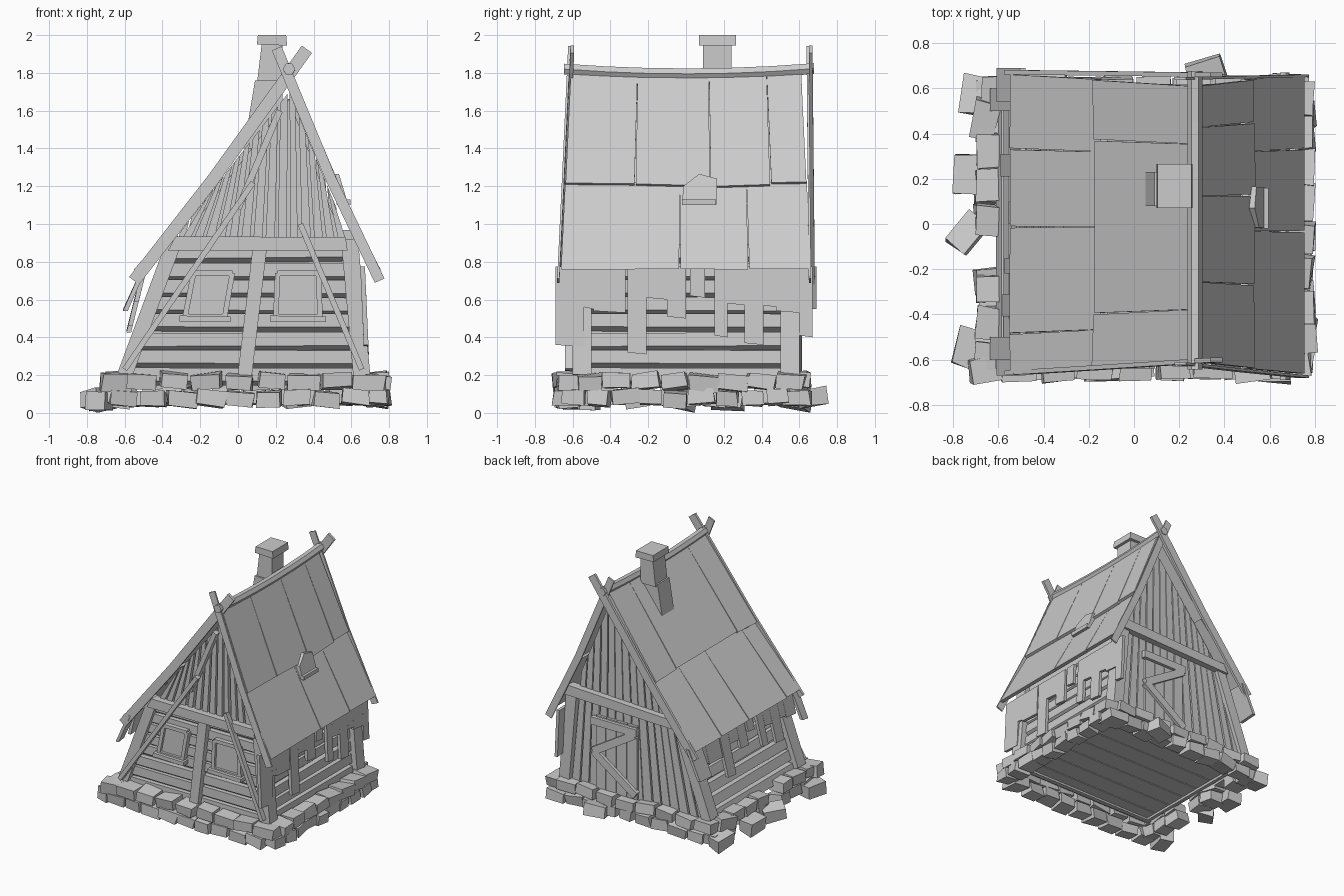
import bpy, bmesh, math, random
from mathutils import Vector, Euler

if "Cube" in bpy.data.objects:
    bpy.data.objects.remove(bpy.data.objects["Cube"])

rng = random.Random(4)
grey = bpy.data.materials.new("weathered_grey")
grey.diffuse_color = (0.6, 0.6, 0.6, 1)
grey.use_nodes = True
grey.node_tree.nodes["Principled BSDF"].inputs["Base Color"].default_value = grey.diffuse_color


def finish(name, bm):
    bmesh.ops.recalc_face_normals(bm, faces=bm.faces)
    me = bpy.data.meshes.new(name)
    bm.to_mesh(me)
    bm.free()
    me.materials.append(grey)
    ob = bpy.data.objects.new(name, me)
    bpy.context.collection.objects.link(ob)
    return ob


def loft(name, ring_a, ring_b):
    """Closed solid between two matching rings."""
    bm = bmesh.new()
    a = [bm.verts.new(p) for p in ring_a]
    b = [bm.verts.new(p) for p in ring_b]
    bm.faces.new(a)
    bm.faces.new(b[::-1])
    for i in range(len(a)):
        j = (i + 1) % len(a)
        bm.faces.new((a[i], b[i], b[j], a[j]))
    return finish(name, bm)


def slab(name, pts, off):
    """Polygon thickened by an offset vector."""
    return loft(name, pts, [Vector(p) + Vector(off) for p in pts])


def board(name, pts, y0, y1):
    """Flat board in the front plane, pts are (x, z)."""
    return slab(name, [(x, y0, z) for x, z in pts], (0, y1 - y0, 0))


def strip(name, p, q, w, y0, y1):
    """Straight timber from p to q in the front plane."""
    d = (Vector(q) - Vector(p)).normalized()
    n = Vector((-d.y, d.x)) * w / 2
    p, q = Vector(p), Vector(q)
    return board(name, [p + n, q + n, q - n, p - n], y0, y1)


def stone(name, c, size, turn, tilt=0.12):
    bm = bmesh.new()
    bmesh.ops.create_cube(bm, size=1)
    r = Euler((rng.uniform(-tilt, tilt), rng.uniform(-tilt, tilt), turn))
    for v in bm.verts:
        k = Vector([rng.uniform(0.8, 1.05) * s for s in size])
        v.co = Vector(c) + (r.to_matrix() @ Vector(a * b for a, b in zip(v.co, k)))
    return finish(name, bm)


def lerp(a, b, t):
    return a + (b - a) * t


def wall_l(z):
    return -0.60 + 0.25 * (z - 0.2) / 0.7


def wall_r(z):
    return 0.66 - 0.06 * (z - 0.2) / 0.7


def gable_z(x):
    return 1.70 - (0.27 - x) * 1.29 if x < 0.27 else 1.70 - (x - 0.27) * 2.45


# inner walls and floor planks
board("inner_walls", [(-0.56, 0.2), (0.62, 0.2), (0.56, 0.9), (0.27, 1.66), (-0.31, 0.9)], -0.53, 0.53)
for i in range(7):
    y = -0.56 + i * 0.16
    slab("floor_plank", [(-0.56, y, 0.16), (0.66, y, 0.16), (0.66, y + 0.152, 0.16), (-0.56, y + 0.152, 0.16)], (0, 0, 0.04))

# horizontal siding with sloped undersides on the front and both sides
for i in range(8):
    rings = []
    for end in range(2):
        a = 0.173 + i * 0.0925 + rng.uniform(-0.007, 0.007)
        rings.append((a, a + 0.07))
    prof = []
    for (a, b), f in zip(rings, (wall_l, wall_r)):
        prof.append([(f(b), -0.57, b), (f(a), -0.57, a), (f(a), -0.535, a - 0.024), (f(a), -0.5, a - 0.024), (f(b), -0.5, b)])
    loft("front_siding", *prof)
    for name, f, s in (("left_siding", wall_l, 1), ("right_siding", wall_r, -1)):
        prof = []
        for (a, b), y in zip(rings, (-0.54, 0.54)):
            prof.append([(f(b), y, b), (f(a), y, a), (f(a) + s * 0.035, y, a - 0.024),
                         (f(a) + s * 0.06, y, a - 0.024), (f(b) + s * 0.06, y, b)])
        loft(name, *prof)


# upright planks leaning toward the ridge
def uprights(name, x, x_end, step, fill, z0, y0, y1):
    while x < x_end:
        w = step * rng.uniform(fill - 0.08, fill + 0.08)
        t = [lerp(v, 0.27, 0.25) for v in (x, x + w)]
        board(name, [(x, z0), (x + w, z0), (t[1], gable_z(t[1])), (t[0], gable_z(t[0]))], y0, y1)
        x += step


uprights("front_gable_plank", -0.31, 0.55, 0.065, 0.7, 0.9, -0.57, -0.52)
uprights("back_plank", -0.58, 0.6, 0.08, 0.86, 0.19, 0.52, 0.57)

# frame timbers
for y0, y1, s in ((-0.6, -0.5, "front"), (0.5, 0.6, "back")):
    strip(s + "_left_post", (-0.60, 0.2), (-0.34, 0.9), 0.08, y0, y1)
    strip(s + "_right_post", (0.655, 0.2), (0.59, 0.92), 0.09, y0, y1)
board("front_cross_beam", [(-0.37, 0.86), (0.58, 0.86), (0.57, 0.93), (-0.33, 0.935)], -0.62, -0.55)
board("back_cross_beam", [(-0.4, 0.86), (0.64, 0.89), (0.62, 0.97), (-0.36, 0.93)], 0.55, 0.62)
strip("front_middle_post", (0.035, 0.19), (0.115, 0.87), 0.075, -0.61, -0.55)
strip("left_brace", (-0.6, 0.23), (0.08, 1.22), 0.03, -0.64, -0.6)
strip("right_brace", (0.655, 0.23), (0.33, 1.0), 0.03, -0.64, -0.6)
strip("gable_brace", (0.0, 1.08), (0.22, 1.6), 0.035, -0.61, -0.56)

# shuttered windows
for w in ([(-0.28, 0.51), (-0.07, 0.51), (-0.03, 0.74), (-0.235, 0.74)],
          [(0.20, 0.51), (0.435, 0.51), (0.425, 0.74), (0.21, 0.74)]):
    board("shutter", w, -0.585, -0.55)
    for i in range(4):
        strip("window_frame", w[i], w[(i + 1) % 4], 0.028, -0.605, -0.55)
    strip("window_sill", (w[0][0] - 0.03, 0.50), (w[1][0] + 0.03, 0.495), 0.03, -0.63, -0.55)

# back door with zigzag bracing
for i in range(4):
    x = 0.02 + i * 0.092
    board("door_plank", [(x, 0.2), (x + 0.086, 0.2), (x + 0.086, 0.78), (x, 0.78)], 0.56, 0.59)
for p, q in (((0.41, 0.74), (0.01, 0.74)), ((0.03, 0.72), (0.39, 0.5)), ((0.39, 0.5), (0.02, 0.24))):
    strip("door_brace", p, q, 0.06, 0.58, 0.615)


# roof panels on a slightly hollow slope: upper layer overlaps the lower one
def roof(side, eave_x, layers):
    top, eave = Vector((0.27, 0, 1.80)), Vector((eave_x, 0, 0.76))
    d = eave - top
    n = Vector((-d.z, 0, d.x)) if side == "right" else Vector((d.z, 0, -d.x))
    n.normalize()
    for t0, t1, lifts, cuts in layers:
        edges = [-1] + cuts + [1]
        for a, b in zip(edges, edges[1:]):
            pts = []
            ragged = 0.01 if t1 < 1 else 0.003
            for t, v, g in ((t0, a, 1), (t0, b, -1), (t1, b, -1), (t1, a, 1)):
                half = lerp(0.61, 0.665, t)
                sag = -0.015 * (1 - v * v) * (1 - t)
                tt = t + (rng.uniform(-ragged, ragged) if t == t1 else 0)
                gap = 0.0035 if t == t1 else 0.0005
                pts.append(top + d * tt + n * lifts[t == t1] + Vector((0, v * half + g * gap, sag)))
            # the eave is cut level, the overlap square
            slab(side + "_roof_panel", pts, n * -0.03 if t1 < 1 else Vector((-0.033 * math.copysign(1, n.x), 0, 0)))


lower, upper = (-0.03, 0), (0.014, -0.008)
roof("left", -0.55, [(0, 0.56, upper, [-0.62, 0.58]), (0.54, 1, lower, [-0.73, -0.02, 0.5])])
roof("right", 0.755, [(0, 0.56, upper, [-0.42, 0.2, 0.7]), (0.54, 1, lower, [-0.05, 0.5])])

# ragged skirt boards below the eaves: y start, y end, bottom height
skirt = [(-0.69, -0.54, 0.35), (-0.54, -0.49, 0.55), (-0.49, -0.32, 0.53), (-0.31, -0.21, 0.31),
         (-0.21, -0.1, 0.6), (-0.1, 0, 0.5), (0.02, 0.1, 0.61), (0.15, 0.22, 0.4), (0.22, 0.31, 0.57),
         (0.31, 0.41, 0.36), (0.41, 0.48, 0.56), (0.48, 0.6, 0.53), (0.6, 0.67, 0.4)]
for y0, y1, zb in skirt:
    xb = lerp(0.672, 0.692, (0.77 - zb) / 0.45)
    slab("right_skirt", [(0.672, y0, 0.775), (0.672, y1, 0.775), (xb, y1, zb), (xb, y0, zb + 0.01)], (-0.025, 0, 0))
    corner = abs(y0 + y1) > 1.1
    zl = 0.54 if corner else lerp(0.77, zb, 0.75)
    xl = -0.505 - (0.77 - zl) * (0.45 if corner else 0.25)
    slab("left_skirt", [(-0.505, -y0, 0.775), (-0.505, -y1, 0.775), (xl, -y1, zl), (xl, -y0, zl + 0.01)], (0.025, 0, 0))

# barge boards crossing above the ridge, slightly hollow like the roof
for s, yt, yb in (("front", -0.612, -0.67), ("back", 0.65, 0.662)):
    for name, p, q, w, bow in (("left", (0.365, 1.925), (-0.55, 0.70), 0.033, 0.014),
                               ("right", (0.205, 1.93), (0.75, 0.70), 0.028, -0.018)):
        P, Q = Vector((p[0], yt, p[1])), Vector((q[0], yb, q[1]))
        d = (Q - P).normalized()
        n = Vector((-d.z, 0, d.x)).normalized()
        M = P.lerp(Q, 0.55) + n * abs(bow) * (1 if (n.x > 0) == (bow > 0) else -1)
        n *= w
        slab(s + "_" + name + "_barge_board", [P + n, M + n, Q + n, Q - n, M - n, P - n],
             (0, 0.02 if name == "left" else -0.012, 0))

# sagging ridge pole
for i in range(6):
    a, b = (-0.645 + (i + k) * 0.2203 for k in (0, 1))
    za, zb = (1.795 + 0.06 * v * v for v in (a, b))
    ring = [(math.cos(k * math.pi / 3) * 0.033, math.sin(k * math.pi / 3) * 0.033) for k in range(6)]
    slab("ridge_pole", [(0.27 + u, a, za + v) for u, v in ring], (0, b - a, zb - za))

# leaning chimney
board("chimney_base", [(0.03, 1.40), (0.24, 1.40), (0.235, 1.76), (0.09, 1.76)], 0.08, 0.23)
board("chimney_shaft", [(0.10, 1.74), (0.235, 1.74), (0.235, 1.95), (0.125, 1.95)], 0.09, 0.24)
board("chimney_cap", [(0.10, 1.95), (0.26, 1.945), (0.255, 2.0), (0.105, 2.0)], 0.07, 0.265)

# small roof vent sunk into the slope
vent = [(-0.02, 1.10), (0.16, 1.10), (0.165, 1.24), (0.07, 1.265), (-0.015, 1.20)]
slab("roof_vent", [(0.56 - (z - 1.18) * 0.3, y, z) for y, z in vent], (-0.06, 0, 0))
slab("vent_sill", [(0.53, -0.02, 1.1), (0.53, 0.16, 1.1), (0.595, 0.16, 1.1), (0.595, -0.02, 1.1)], (0, 0, 0.03))

# foundation stones in two rows, with a gap on the left
corners = [(-0.64, -0.63), (0.735, -0.63), (0.735, 0.59), (-0.64, 0.59)]
missing = {(3, 0, 5), (3, 0, 2), (3, 1, 4)}
for row, (z, count) in enumerate(((0.08, 9), (0.165, 8))):
    for k in range(4):
        p, q = Vector(corners[k]), Vector(corners[(k + 1) % 4])
        ang = math.atan2((q - p).y, (q - p).x)
        step = (q - p).length / count
        for i in range(count):
            if (k, row, i) in missing:
                continue
            c = p.lerp(q, (i + 0.5 * row + 0.25) / count)
            size = (step * rng.uniform(0.85, 1.1), rng.uniform(0.11, 0.15), 0.085)
            stone("foundation_stone", (c.x, c.y, z + rng.uniform(-0.008, 0.008)), size, ang + rng.uniform(-0.12, 0.12))

# loose stones
for x, y, z, a in ((-0.74, -0.55, 0.06, 1.3), (-0.74, -0.04, 0.07, 0.9), (-0.74, 0.22, 0.07, 1.5),
                   (-0.66, 0.46, 0.16, 1.4), (-0.65, -0.64, 0.16, 0.2), (0.32, 0.67, 0.08, 0.3), (-0.71, 0.57, 0.07, 1.4)):
    stone("loose_stone", (x, y, z), (0.18, 0.12, 0.1), a, 0.2)
